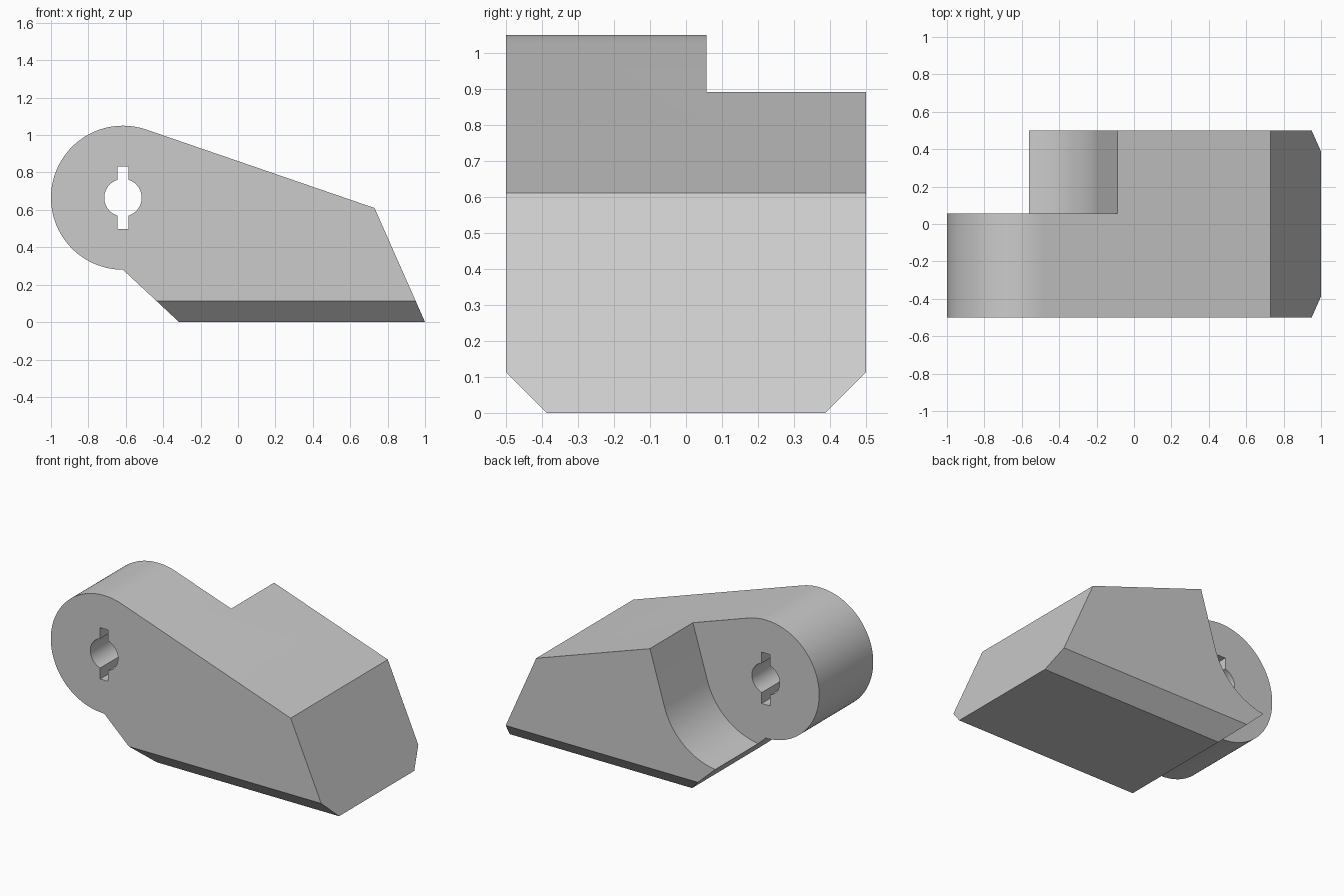
import bpy
import bmesh
from math import radians, degrees, cos, sin, acos, asin, atan2, hypot
from mathutils import Vector

cube = bpy.data.objects.get("Cube")
if cube:
    bpy.data.objects.remove(cube, do_unlink=True)

PIVOT = (-0.615, 0.665)
BOSS_R, RELIEF_R, BORE_R = 0.385, 0.438, 0.10
HALF_W, CHAMFER = 0.5, 0.113


def arc(radius, start, end, steps):
    """Points around the pivot, angles in degrees."""
    angles = [radians(start + (end - start) * i / steps) for i in range(steps + 1)]
    return [(PIVOT[0] + radius * cos(a), PIVOT[1] + radius * sin(a)) for a in angles]


def tangent_angle(point, radius, side):
    """Angle where a line through the point touches a circle at the pivot."""
    dx, dz = point[0] - PIVOT[0], point[1] - PIVOT[1]
    return degrees(atan2(dz, dx) + side * acos(radius / hypot(dx, dz)))


def prism(name, outline, y0, y1):
    bm = bmesh.new()
    face = bm.faces.new([bm.verts.new((x, y0, z)) for x, z in outline])
    out = bmesh.ops.extrude_face_region(bm, geom=[face])
    moved = [v for v in out["geom"] if isinstance(v, bmesh.types.BMVert)]
    bmesh.ops.translate(bm, verts=moved, vec=(0, y1 - y0, 0))
    bmesh.ops.recalc_face_normals(bm, faces=bm.faces)
    mesh = bpy.data.meshes.new(name)
    bm.to_mesh(mesh)
    bm.free()
    obj = bpy.data.objects.new(name, mesh)
    bpy.context.collection.objects.link(obj)
    return obj


# Lever body: round boss running into a wedge-shaped arm
nose = (0.73, 0.61)
boss = arc(BOSS_R, tangent_angle(nose, BOSS_R, 1), 270, 72)
body = prism("lever_body", boss + [(-0.315, 0), (1, 0), nose], -HALF_W, HALF_W)

# Chamfers along both lower edges
bm = bmesh.new()
bm.from_mesh(body.data)
for side in (-1, 1):
    cut = bmesh.ops.bisect_plane(
        bm, geom=bm.verts[:] + bm.edges[:] + bm.faces[:],
        plane_co=(0, side * HALF_W, CHAMFER), plane_no=Vector((0, side, -1)).normalized(),
        clear_outer=True)
    edges = [e for e in cut["geom_cut"] if isinstance(e, bmesh.types.BMEdge)]
    bmesh.ops.contextual_create(bm, geom=edges)
bmesh.ops.recalc_face_normals(bm, faces=bm.faces)
bm.to_mesh(body.data)
bm.free()

# Relief behind the boss: flat wall flowing into a round pocket
rim = Vector((-0.09, 0.89))
curve = arc(RELIEF_R, tangent_angle(rim, RELIEF_R, -1), -100, 36)
wall_top = rim + (rim - Vector(curve[0]))
relief = prism("relief_cutter", curve + [(-1.2, 0.2), (-1.2, 1.4), tuple(wall_top)], 0.057, 0.7)

# Bore with a key slot above and below
slot_x, slot_z = 0.029, 0.167
lean = degrees(asin(slot_x / BORE_R))
px, pz = PIVOT
keyhole = arc(BORE_R, lean - 90, 90 - lean, 24)
keyhole += [(px + slot_x, pz + slot_z), (px - slot_x, pz + slot_z)]
keyhole += arc(BORE_R, 90 + lean, 270 - lean, 24)
keyhole += [(px - slot_x, pz - slot_z), (px + slot_x, pz - slot_z)]
bore = prism("bore_cutter", keyhole, -0.7, 0.7)

# Cut the openings
bpy.context.view_layer.objects.active = body
for cutter in (relief, bore):
    cutter.hide_render = True
    mod = body.modifiers.new(cutter.name, "BOOLEAN")
    mod.operation = "DIFFERENCE"
    mod.solver = "EXACT"
    mod.object = cutter
    bpy.ops.object.modifier_apply(modifier=mod.name)
    bpy.data.objects.remove(cutter, do_unlink=True)

# Plain grey finish
grey = bpy.data.materials.new("plain_grey")
grey.use_nodes = True
colour = (0.6, 0.6, 0.6, 1)
grey.diffuse_color = colour
grey.node_tree.nodes["Principled BSDF"].inputs["Base Color"].default_value = colour
body.data.materials.clear()
body.data.materials.append(grey)

bpy.ops.object.select_all(action="DESELECT")
body.select_set(True)
bpy.ops.object.shade_smooth_by_angle(angle=radians(15))
